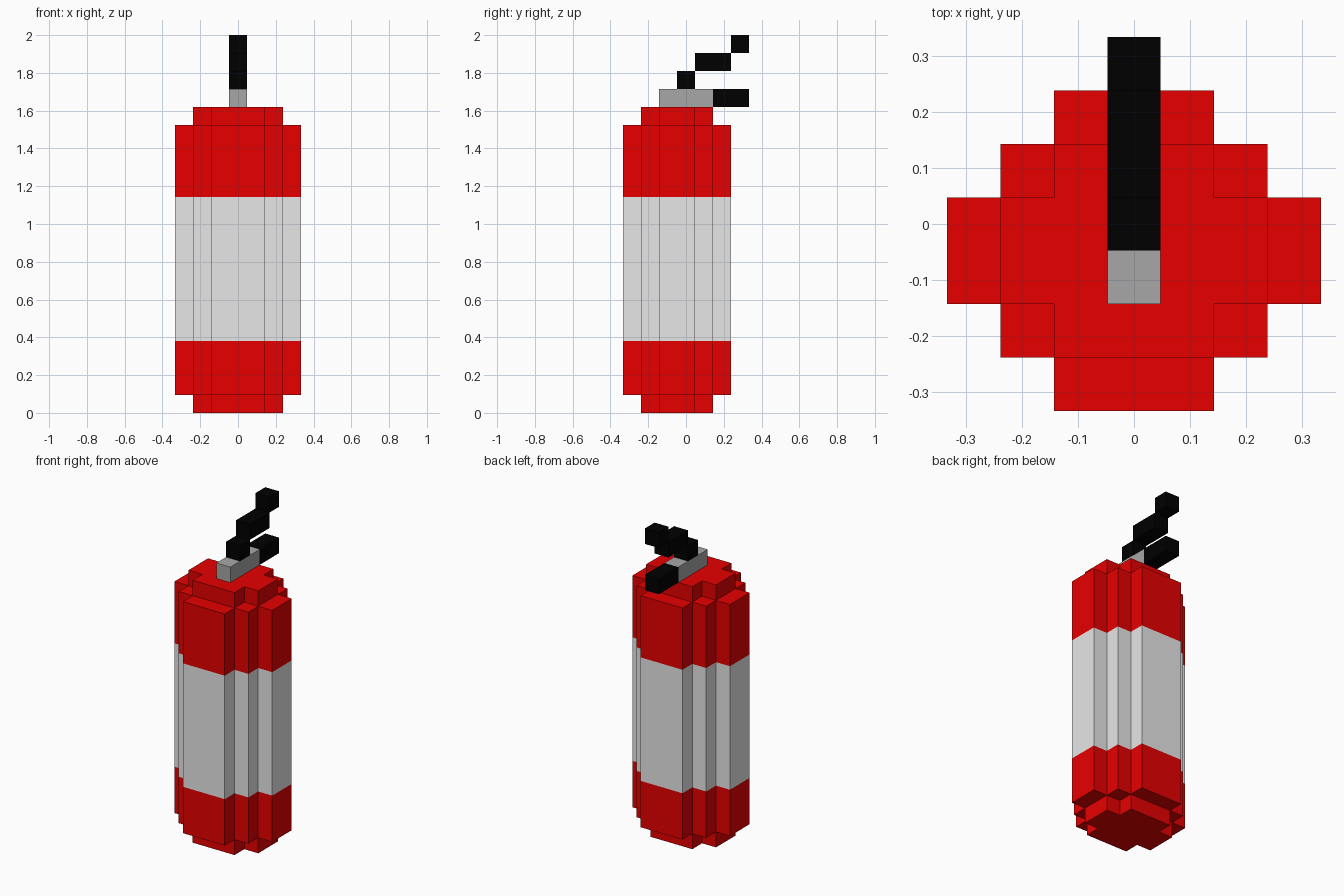
import bpy, bmesh

if "Cube" in bpy.data.objects:
    bpy.data.objects.remove(bpy.data.objects["Cube"])

U = 2 / 21          # one block of the grid
CY = -0.5           # y centre of the cylinder, in blocks


def material(name, r, g, b):
    m = bpy.data.materials.new(name)
    m.diffuse_color = (r, g, b, 1)
    m.use_nodes = True
    m.node_tree.nodes["Principled BSDF"].inputs["Base Color"].default_value = m.diffuse_color
    return m


red = material("red paint", 0.8, 0.0, 0.0)
white = material("pale label", 0.8, 0.8, 0.8)
grey = material("grey metal", 0.39, 0.39, 0.39)
black = material("black plastic", 0.0, 0.0, 0.0)


def finish(name, bm, mats):
    bmesh.ops.recalc_face_normals(bm, faces=bm.faces[:])
    me = bpy.data.meshes.new(name)
    bm.to_mesh(me)
    bm.free()
    for m in mats:
        me.materials.append(m)
    ob = bpy.data.objects.new(name, me)
    bpy.context.collection.objects.link(ob)
    return ob


def stepped_prism(name, steps, levels, mats, band=None):
    """Stepped round outline, lofted through the heights; band gets slot 1."""
    # quarter outline with inner corners, then mirrored round the axis
    quarter = [steps[0]]
    for (x0, y0), (x1, y1) in zip(steps, steps[1:]):
        quarter += [(x0, y1), (x1, y1)]
    half = quarter + [(x, -y) for x, y in reversed(quarter)]
    outline = half + [(-x, -y) for x, y in half]
    bm = bmesh.new()
    rings = [[bm.verts.new((x * U, (y + CY) * U, z * U)) for x, y in outline]
             for z in levels]
    n = len(outline)
    for k, (a, b) in enumerate(zip(rings, rings[1:])):
        for i in range(n):
            f = bm.faces.new((a[i], a[(i + 1) % n], b[(i + 1) % n], b[i]))
            f.material_index = 1 if k == band else 0
    bm.faces.new(rings[0])
    bm.faces.new(rings[-1])
    return finish(name, bm, mats)


def blocks(name, spans, mat):
    """One-block-wide boxes from (y0, y1, z0, z1) spans."""
    bm = bmesh.new()
    for y0, y1, z0, z1 in spans:
        verts = bmesh.ops.create_cube(bm, size=1)["verts"]
        bmesh.ops.scale(bm, vec=(U, (y1 - y0) * U, (z1 - z0) * U), verts=verts)
        bmesh.ops.translate(bm, vec=(0, (y0 + y1) / 2 * U, (z0 + z1) / 2 * U), verts=verts)
    return finish(name, bm, [mat])


# Tank with label band, and its narrower base and shoulder
stepped_prism("tank", [(1.5, 3), (2.5, 2), (3.5, 1)], [1, 4, 12, 16], [red, white], band=1)
small = [(1.5, 2), (2.5, 1)]
stepped_prism("base", small, [0, 1], [red])
stepped_prism("shoulder", small, [16, 17], [red])

# Valve, lower carrying handle and stepped squeeze lever
blocks("valve", [(-1.5, 1.5, 17, 18)], grey)
blocks("handle", [(1.5, 3.5, 17, 18)], black)
blocks("lever", [(-0.5, 0.5, 18, 19), (0.5, 2.5, 19, 20), (2.5, 3.5, 20, 21)], black)
